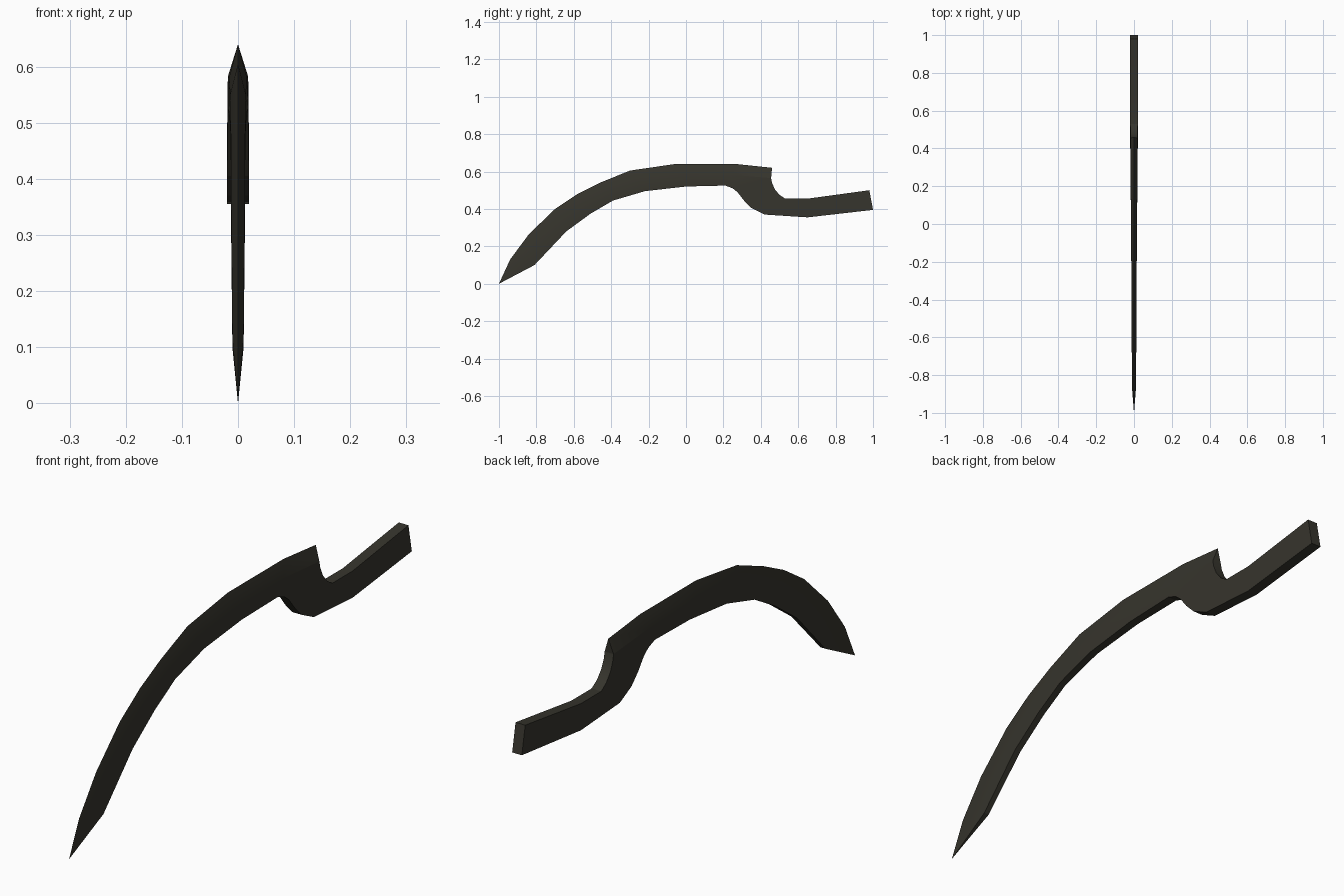
import bpy, bmesh

cube = bpy.data.objects.get("Cube")
if cube:
    bpy.data.objects.remove(cube, do_unlink=True)

# Dark bronze, used for the whole weapon
metal = bpy.data.materials.new("dark_bronze")
metal.use_nodes = True
colour = (0.037, 0.035, 0.026, 1)
metal.diffuse_color = colour
bsdf = next(n for n in metal.node_tree.nodes if n.type == 'BSDF_PRINCIPLED')
bsdf.inputs["Base Color"].default_value = colour


def loft(bm, rings, closed=True):
    """Skin neighbouring rings that have equal point counts."""
    for a, b in zip(rings, rings[1:]):
        n = len(a)
        for i in range(n):
            j = (i + 1) % n
            bm.faces.new((a[i], a[j], b[j], b[i]))


def finish(bm, name):
    bmesh.ops.recalc_face_normals(bm, faces=bm.faces)
    mesh = bpy.data.meshes.new(name)
    bm.to_mesh(mesh)
    bm.free()
    mesh.materials.append(metal)
    obj = bpy.data.objects.new(name, mesh)
    bpy.context.collection.objects.link(obj)
    bpy.ops.object.select_all(action='DESELECT')
    obj.select_set(True)
    bpy.context.view_layer.objects.active = obj
    bpy.ops.object.shade_smooth_by_angle(angle=0.3)


# Blade: (cutting edge y z, spine y z, half thickness), point to hook
blade = [
    (-.94, .13, -.81, .10, .010),
    (-.84, .265, -.725, .19, .011),
    (-.70, .40, -.64, .28, .012),
    (-.58, .48, -.51, .375, .0125),
    (-.46, .54, -.39, .445, .013),
    (-.30, .605, -.22, .495, .014),
    (-.06, .64, 0, .52, .016),
    (.27, .64, .21, .525, .018),
    (.46, .62, .25, .51, .0185),
]
bm = bmesh.new()
rings = []
for oy, oz, iy, iz, t in blade:
    ry, rz = (oy + iy) / 2, (oz + iz) / 2
    if oy == .46:  # the ridge runs out at the top of the hook
        ry, rz = .455, .565
    section = [(0, oy, oz), (t, ry, rz), (t, iy, iz), (-t, iy, iz), (-t, ry, rz)]
    rings.append([bm.verts.new(p) for p in section])
loft(bm, rings)
point = bm.verts.new((0, -1, 0))
for i in range(5):
    bm.faces.new((point, rings[0][i], rings[0][(i + 1) % 5]))
edge, left, _, _, right = rings[-1]
bm.faces.new((edge, left, right))
finish(bm, "blade")

# Hook and handle: (upper y z, lower y z, half thickness)
handle = [
    (.455, .565, .25, .51, .0185),
    (.46, .54, .275, .49, .0185),
    (.475, .505, .31, .445, .019),
    (.50, .475, .35, .405, .0195),
    (.53, .455, .42, .37, .02),
    (.65, .455, .65, .355, .02),
    (.98, .50, 1, .395, .02),
]
bm = bmesh.new()
rings = []
for uy, uz, ly, lz, t in handle:
    section = [(t, uy, uz), (t, ly, lz), (-t, ly, lz), (-t, uy, uz)]
    rings.append([bm.verts.new(p) for p in section])
loft(bm, rings)
bm.faces.new(rings[-1])
finish(bm, "hooked_handle")
